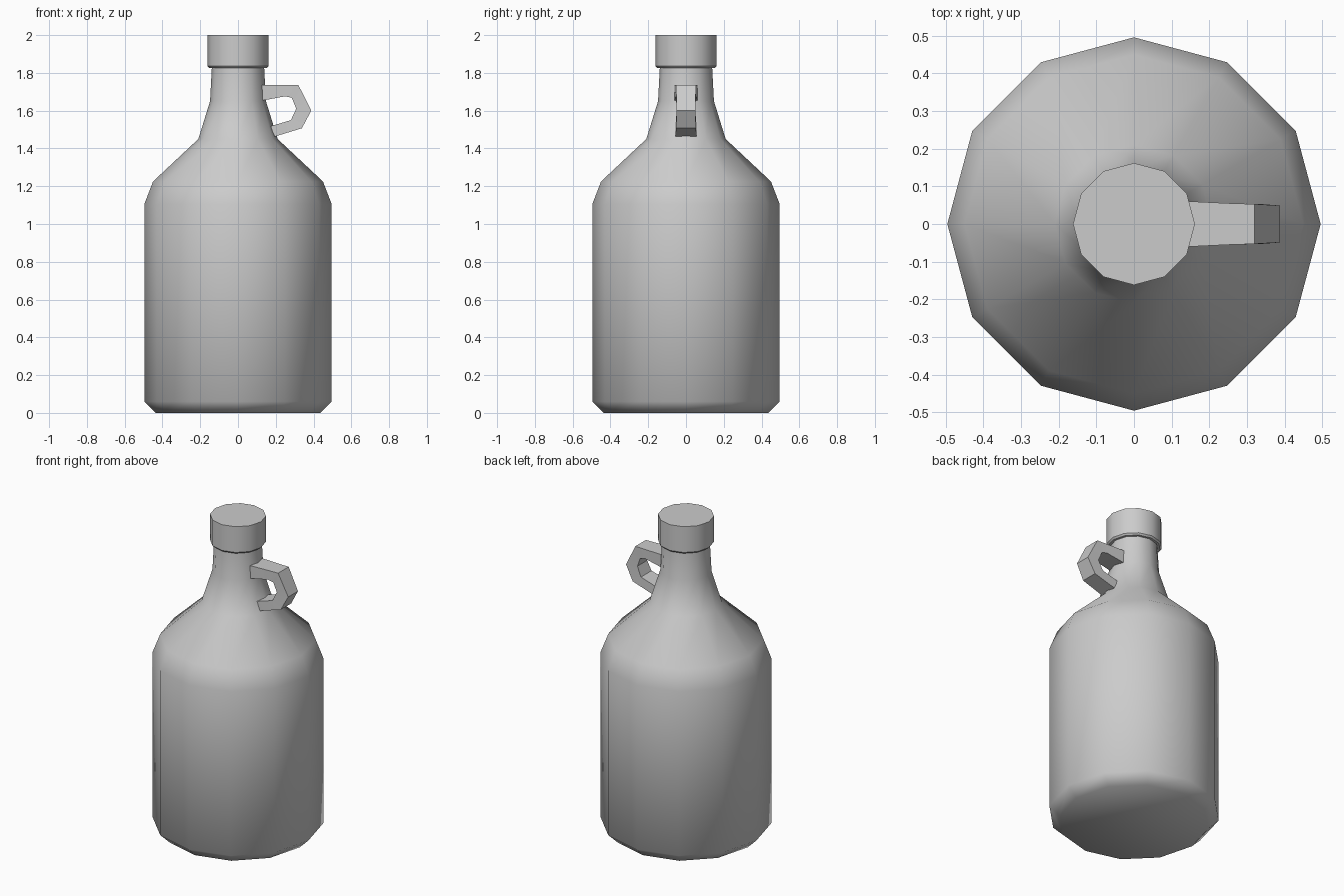
import bpy, bmesh, math

if "Cube" in bpy.data.objects:
    bpy.data.objects.remove(bpy.data.objects["Cube"])

SIDES = 12


def finish(name, bm, angle):
    bmesh.ops.recalc_face_normals(bm, faces=bm.faces)
    me = bpy.data.meshes.new(name)
    bm.to_mesh(me)
    bm.free()
    ob = bpy.data.objects.new(name, me)
    bpy.context.collection.objects.link(ob)
    bpy.ops.object.select_all(action='DESELECT')
    ob.select_set(True)
    bpy.context.view_layer.objects.active = ob
    bpy.ops.object.shade_smooth_by_angle(angle=math.radians(angle))
    return ob


def lathe(name, profile, angle):
    bm = bmesh.new()
    rings = []
    for r, z in profile:
        rings.append([bm.verts.new((r * math.cos(math.tau * i / SIDES),
                                    r * math.sin(math.tau * i / SIDES), z))
                      for i in range(SIDES)])
    for a, b in zip(rings, rings[1:]):
        for i in range(SIDES):
            j = (i + 1) % SIDES
            bm.faces.new((a[i], a[j], b[j], b[i]))
    bm.faces.new(rings[0][::-1])
    bm.faces.new(rings[-1])
    return finish(name, bm, angle)


# Jug body, shoulder and neck
lathe("jug_body", [(0.435, 0), (0.496, 0.06), (0.496, 1.105), (0.45, 1.225),
                   (0.21, 1.45), (0.148, 1.65), (0.138, 1.84)], 50)

# Screw cap
lathe("cap", [(0.153, 1.826), (0.162, 1.836), (0.162, 2.0)], 40)

# Ring handle: (outer x, z), (inner x, z), half width
stations = [((0.11, 1.735), (0.11, 1.65), 0.062),
            ((0.255, 1.735), (0.25, 1.676), 0.055),
            ((0.32, 1.735), (0.285, 1.668), 0.053),
            ((0.388, 1.60), (0.308, 1.61), 0.049),
            ((0.338, 1.507), (0.28, 1.55), 0.053),
            ((0.195, 1.463), (0.17, 1.517), 0.056)]
bm = bmesh.new()
loops = [[bm.verts.new((p[0], s * w, p[1]))
          for p, s in ((o, -1), (o, 1), (n, 1), (n, -1))]
         for o, n, w in stations]
for a, b in zip(loops, loops[1:]):
    for i in range(4):
        j = (i + 1) % 4
        bm.faces.new((a[i], a[j], b[j], b[i]))
bm.faces.new(loops[0][::-1])
bm.faces.new(loops[-1])
finish("handle", bm, 40)
